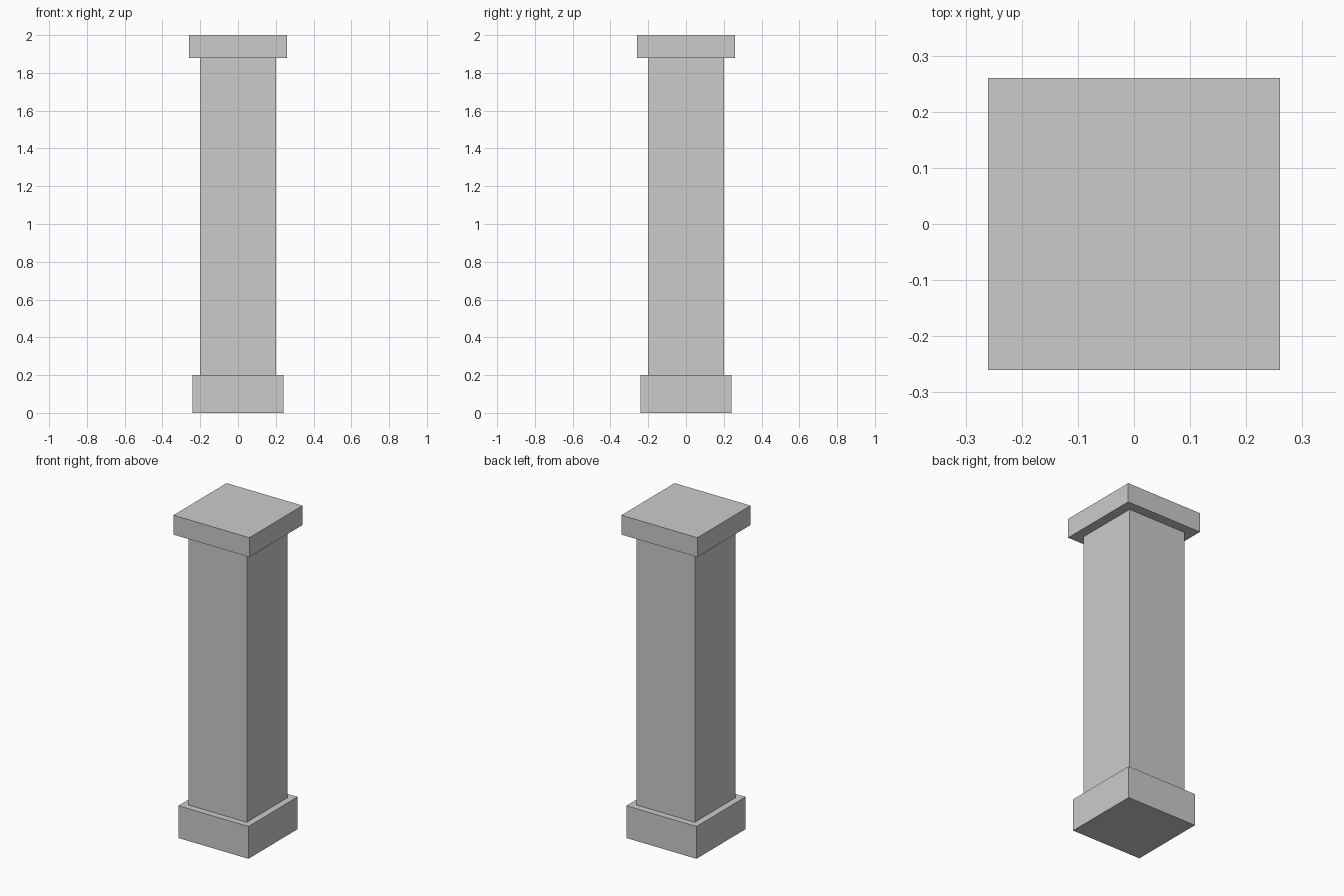
import bpy

if "Cube" in bpy.data.objects:
    bpy.data.objects.remove(bpy.data.objects["Cube"])


def block(name, half, z0, z1):
    """Square block centred on the z axis, from z0 to z1."""
    bpy.ops.mesh.primitive_cube_add(size=1, location=(0, 0, (z0 + z1) / 2))
    obj = bpy.context.object
    obj.name = name
    obj.scale = (2 * half, 2 * half, z1 - z0)
    bpy.ops.object.transform_apply(location=False, rotation=False, scale=True)
    return obj


# Plinth, shaft and capital of the square pillar
block("pillar_base", 0.24, 0.0, 0.2)
block("pillar_shaft", 0.2, 0.2, 1.88)
block("pillar_cap", 0.26, 1.88, 2.0)
